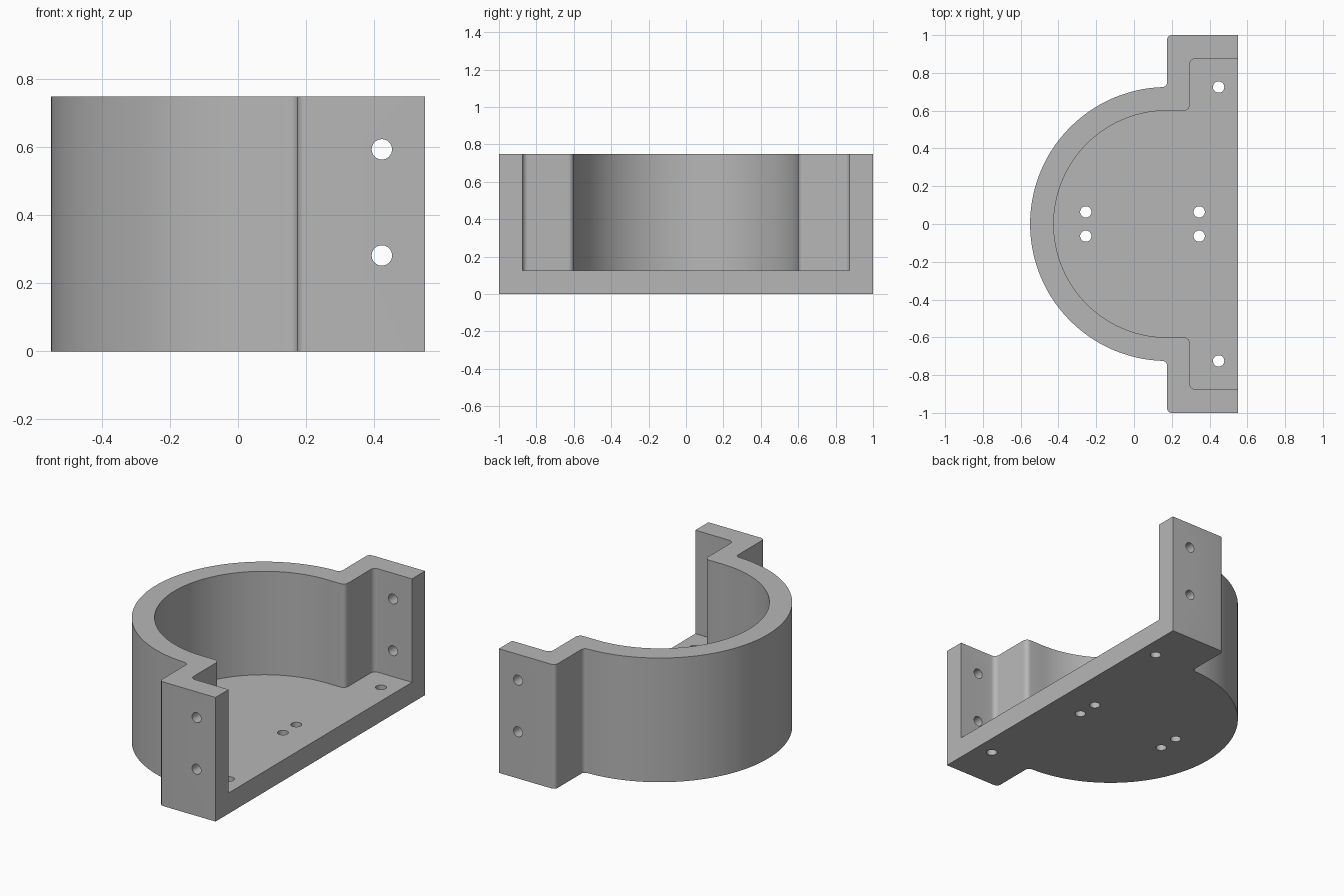
import bpy, bmesh, math

if "Cube" in bpy.data.objects:
    bpy.data.objects.remove(bpy.data.objects["Cube"])

HEIGHT, FLOOR = 0.75, 0.125
CX = 0.175          # centre of the half-round wall
OPEN_X = 0.55       # open, flat side

grey = bpy.data.materials.new("plain grey")
grey.diffuse_color = (0.47, 0.47, 0.47, 1)
grey.use_nodes = True
grey.node_tree.nodes["Principled BSDF"].inputs["Base Color"].default_value = grey.diffuse_color


def fillet(corner, start, end, r, n=6):
    """Quarter-circle corner, entering along 'start' and leaving along 'end' (unit axes)."""
    pts = []
    for i in range(n + 1):
        a = math.pi / 2 * i / n
        s, e = 1 - math.sin(a), 1 - math.cos(a)
        pts.append((corner[0] - start[0] * r * s + end[0] * r * e,
                    corner[1] - start[1] * r * s + end[1] * r * e))
    return pts


def outline(radius, step_x, end_y, open_x, r):
    """Half-round with stepped flanges, mirrored across y = 0."""
    half = []
    reach = step_x - r - CX               # where the step fillet starts
    last = math.acos(min(0, reach) / radius)
    n = 48
    for i in range(n + 1):                # from the far left to the step
        a = math.pi + (last - math.pi) * i / n
        half.append((CX + radius * math.cos(a), radius * math.sin(a)))
    shoulder = half[-1][1]
    half += fillet((step_x, shoulder), (1, 0), (0, 1), r)[0 if reach > 0 else 1:]
    half += fillet((step_x, end_y), (0, 1), (1, 0), r)
    half.append((open_x, end_y))
    return half + [(x, -y) for x, y in reversed(half[1:])]


def prism(name, pts, z0, z1):
    bm = bmesh.new()
    face = bm.faces.new([bm.verts.new((x, y, z0)) for x, y in pts])
    up = bmesh.ops.extrude_face_region(bm, geom=[face])
    for v in up["geom"]:
        if isinstance(v, bmesh.types.BMVert):
            v.co.z = z1
    bmesh.ops.recalc_face_normals(bm, faces=bm.faces)
    mesh = bpy.data.meshes.new(name)
    bm.to_mesh(mesh)
    bm.free()
    obj = bpy.data.objects.new(name, mesh)
    bpy.context.collection.objects.link(obj)
    mesh.materials.append(grey)
    return obj


def drill(loc, depth, rot=(0, 0, 0)):
    bpy.ops.mesh.primitive_cylinder_add(vertices=32, radius=0.03, depth=depth,
                                        location=loc, rotation=rot)
    obj = bpy.context.object
    obj.name = "hole_cutter"
    obj.data.materials.append(grey)
    return obj


# Bracket body: outer block with the cavity and holes cut away
body = prism("half_round_bracket", outline(0.725, CX, 1.0, OPEN_X, 0.025), 0, HEIGHT)
cutters = [prism("cavity_cutter", outline(0.6, 0.295, 0.875, OPEN_X + 0.2, 0.03),
                 FLOOR, HEIGHT + 0.2)]

# Floor holes, then flange holes
for s in (-1, 1):
    for x, y in ((-0.255, 0.064), (0.345, 0.064), (0.448, 0.725)):
        cutters.append(drill((x, s * y, FLOOR / 2), 0.2))
    for z in (0.282, 0.594):
        cutters.append(drill((0.423, s * 0.9375, z), 0.2, (math.pi / 2, 0, 0)))

for c in cutters:
    c.hide_render = True
    mod = body.modifiers.new("cut", "BOOLEAN")
    mod.operation = "DIFFERENCE"
    mod.solver = "EXACT"
    mod.object = c

bpy.ops.object.select_all(action="DESELECT")
body.select_set(True)
bpy.context.view_layer.objects.active = body
for mod in list(body.modifiers):
    bpy.ops.object.modifier_apply(modifier=mod.name)
for c in cutters:
    bpy.data.objects.remove(c)

bpy.ops.object.shade_smooth_by_angle(angle=math.radians(30))
